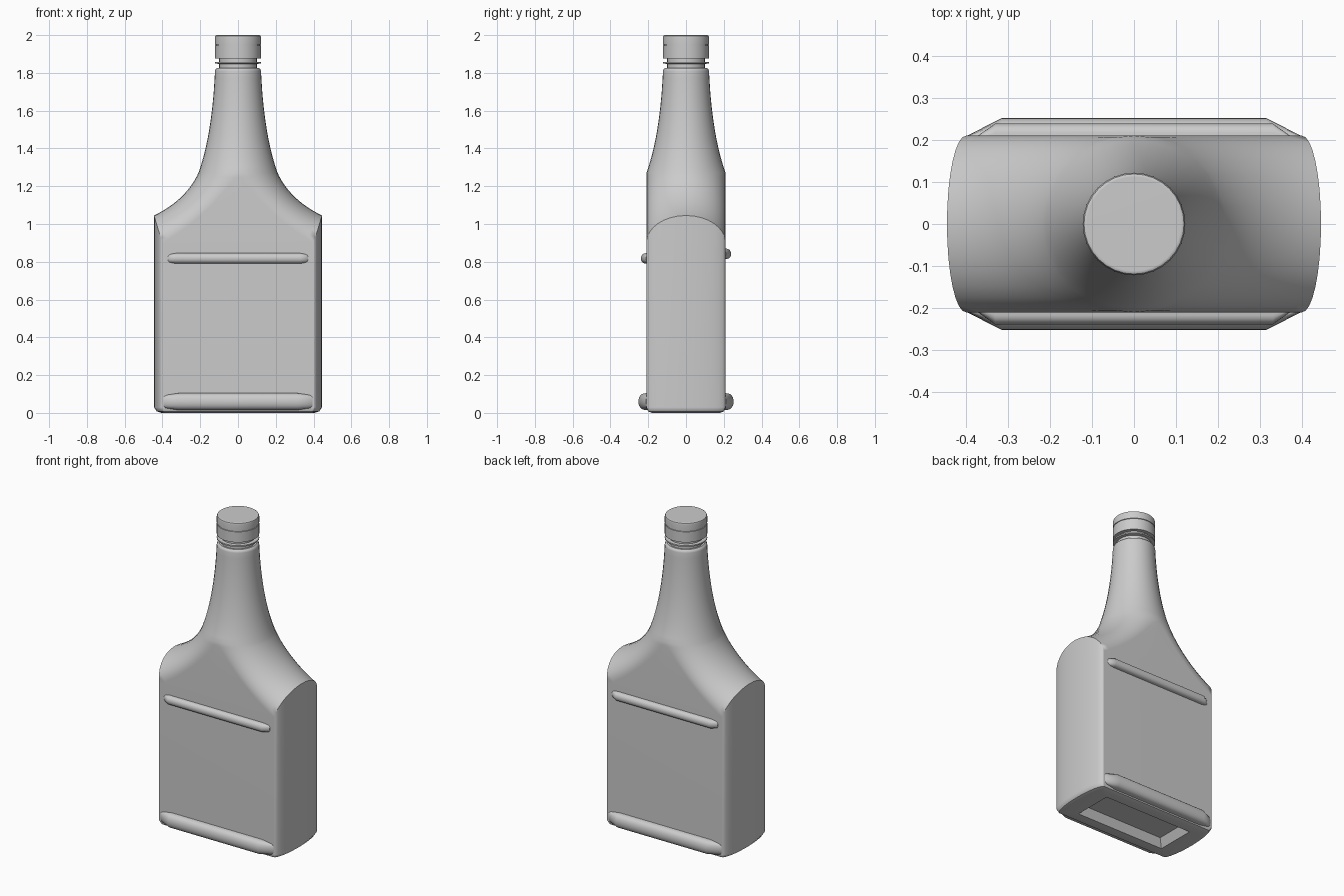
import bpy, bmesh, math

cube = bpy.data.objects.get("Cube")
if cube:
    bpy.data.objects.remove(cube, do_unlink=True)

grey = bpy.data.materials.new("plain grey")
grey.use_nodes = True
COLOUR = (0.6, 0.6, 0.6, 1)
grey.diffuse_color = COLOUR
grey.node_tree.nodes["Principled BSDF"].inputs["Base Color"].default_value = COLOUR

HALF = 16       # segments in each rounded end
DEPTH = 0.21    # half depth of the body


def ring(cx, cz, ox, oz, hy):
    """Closed outline: flat front and back out to cx, rounded ends out to ox."""
    right = []
    for i in range(HALF + 1):
        t = math.pi * (i / HALF - 0.5)
        c, s = math.cos(t), math.sin(t)
        right.append((cx + (ox - cx) * c, hy * s, cz + (oz - cz) * c))
    return right + [(-x, y, z) for x, y, z in reversed(right)]


def level(cx, ox, hy, z):
    return ring(cx, z, ox, z, hy)


def disc(r, z):
    return level(0, r, r, z)


def loft(name, rings, angle=35):
    """Skin a stack of outlines into a closed solid."""
    bm = bmesh.new()
    rows = [[bm.verts.new(p) for p in r] for r in rings]
    n = len(rows[0])
    for a, b in zip(rows, rows[1:]):
        for i in range(n):
            j = (i + 1) % n
            bm.faces.new((a[i], a[j], b[j], b[i]))
    bm.faces.new(rows[0][::-1])
    bm.faces.new(rows[-1])
    bmesh.ops.remove_doubles(bm, verts=bm.verts, dist=0.0002)
    bmesh.ops.recalc_face_normals(bm, faces=bm.faces)
    mesh = bpy.data.meshes.new(name)
    bm.to_mesh(mesh)
    bm.free()
    mesh.materials.append(grey)
    obj = bpy.data.objects.new(name, mesh)
    bpy.context.collection.objects.link(obj)
    bpy.ops.object.select_all(action='DESELECT')
    obj.select_set(True)
    bpy.context.view_layer.objects.active = obj
    bpy.ops.object.shade_smooth_by_angle(angle=math.radians(angle))
    mod = obj.modifiers.new("even_shading", 'WEIGHTED_NORMAL')
    mod.keep_sharp = True
    return obj


def bezier(points, t):
    u = 1 - t
    weights = (u ** 3, 3 * u * u * t, 3 * u * t * t, t ** 3)
    return [sum(w * p[k] for w, p in zip(weights, points)) for k in (0, 1)]


# Bottle: recessed base, flat body, swept shoulders, round neck
rings = [level(0.28, 0.28, 0.10, 0.05), level(0.31, 0.31, 0.125, 0),
         level(0.37, 0.405, 0.18, 0), level(0.39, 0.43, 0.2, 0.008),
         level(0.4, 0.445, DEPTH, 0.03)]
inner = [(0.4, 0.9), (0.22, 1.0), (0.08, 1.15), (0, 1.27)]
outer = [(0.445, 1.045), (0.33, 1.1), (0.25, 1.18), (0.21, 1.27)]
STEPS = 16
for k in range(STEPS + 1):
    t = k / STEPS
    rings.append(ring(*bezier(inner, t), *bezier(outer, t), DEPTH))
neck = [(0.21, 1.27), (0.155, 1.42), (0.13, 1.62), (0.122, 1.81)]
for k in range(1, STEPS + 1):
    rings.append(disc(*bezier(neck, k / STEPS)))
rings += [disc(0.118, 1.82), disc(0.11, 1.826)]
loft("bottle", rings)

# Threaded mouth with its thin collar
mouth = [(0.1, 1.82), (0.1, 1.848), (0.122, 1.849), (0.122, 1.857),
         (0.1, 1.858), (0.1, 1.9)]
loft("mouth_collar", [disc(*p) for p in mouth])

# Screw cap with a tear groove and rounded rim
cap = [(0.11, 1.876), (0.122, 1.877), (0.122, 1.944), (0.118, 1.945),
       (0.118, 1.949), (0.122, 1.95), (0.122, 1.988), (0.119, 1.996),
       (0.112, 2.0)]
loft("cap", [disc(*p) for p in cap])


# Rounded ribs that frame the label panels, tapering into the body at each end
def rib(name, side, z, half_height, out, length, tip):
    def section(x, reach, hh):
        pts = []
        for i in range(13):
            a = math.pi * (i / 12 - 0.5)
            y = DEPTH - 0.01 + (reach + 0.01) * math.cos(a) ** 0.6 if 0 < i < 12 else DEPTH - 0.01
            pts.append((x, side * y, z + hh * math.sin(a)))
        return pts
    small = half_height * 0.75
    loft(name, [section(-tip, 0.001, small), section(-length, out, half_height),
                section(length, out, half_height), section(tip, 0.001, small)])


for label, side, lift in (("front", -1, 0), ("back", 1, 0.024)):
    rib(label + "_upper_rib", side, 0.818 + lift, 0.028, 0.029, 0.33, 0.37)
    rib(label + "_lower_rib", side, 0.06, 0.045, 0.042, 0.315, 0.395)
